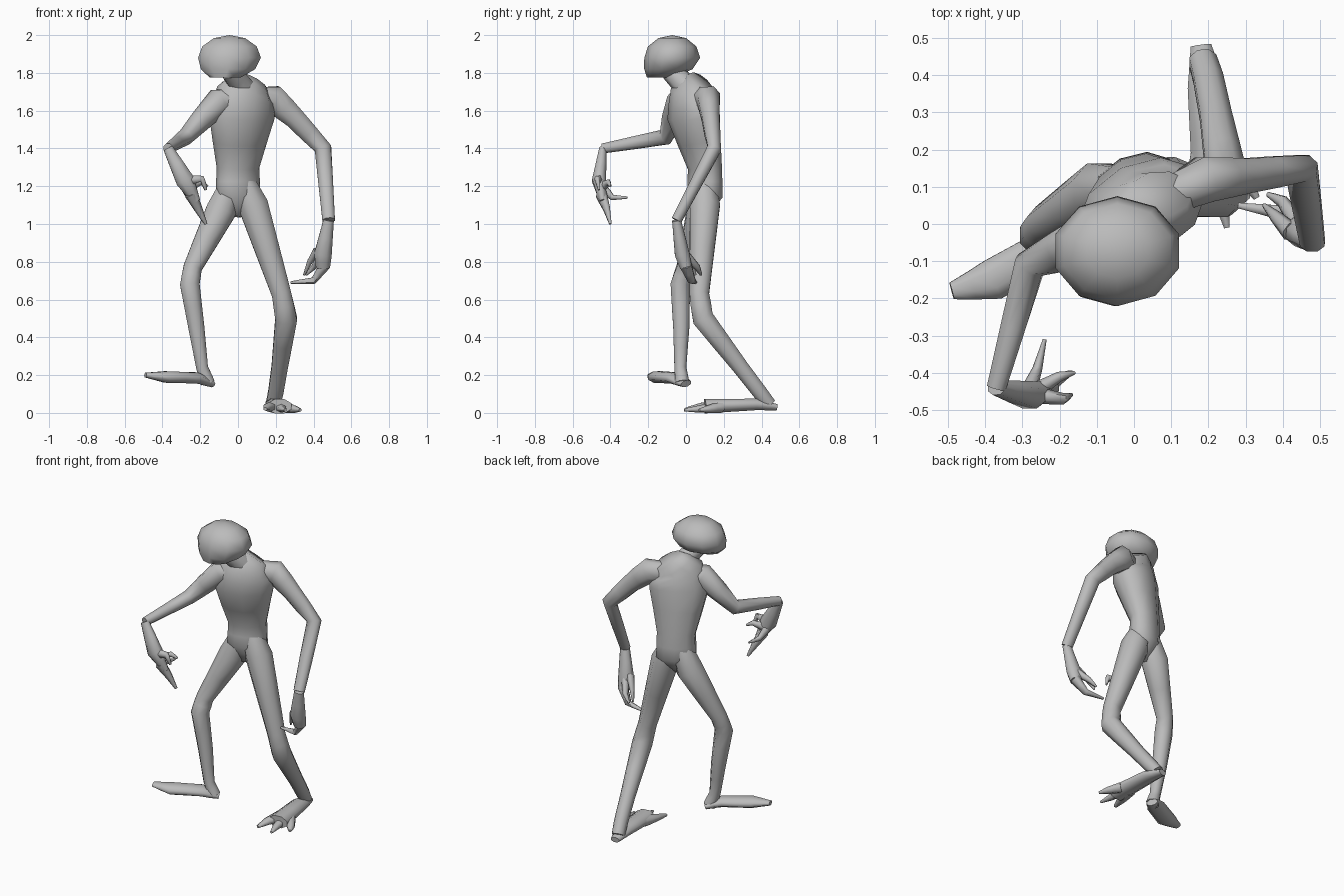
import bpy, bmesh, math
from mathutils import Vector

if "Cube" in bpy.data.objects:
    bpy.data.objects.remove(bpy.data.objects["Cube"])

skin = bpy.data.materials.new("grey_skin")
skin.use_nodes = True
GREY = (0.5, 0.5, 0.5, 1)
skin.diffuse_color = GREY
skin.node_tree.nodes["Principled BSDF"].inputs["Base Color"].default_value = GREY

ACROSS, AHEAD, UPWARD = Vector((1, 0, 0)), Vector((0, 1, 0)), Vector((0, 0, 1))


def finish(bm, name):
    """Turn the bmesh into a smooth shaded grey object."""
    bmesh.ops.recalc_face_normals(bm, faces=bm.faces)
    mesh = bpy.data.meshes.new(name)
    bm.to_mesh(mesh)
    bm.free()
    mesh.materials.append(skin)
    part = bpy.data.objects.new(name, mesh)
    bpy.context.collection.objects.link(part)
    bpy.ops.object.select_all(action="DESELECT")
    part.select_set(True)
    bpy.context.view_layer.objects.active = part
    bpy.ops.object.shade_smooth_by_angle(angle=math.radians(65))


def loft(name, joints, wide, depth=1, sides=8):
    """Loft oval rings through joints of (x, y, z, half width), with one ring midway between joints."""
    joints = [Vector(joint) for joint in joints]
    stations = [joints[0]]
    for start, end in zip(joints, joints[1:]):
        stations += [(start + end) / 2, end]
    bm = bmesh.new()
    rings = []
    for i, station in enumerate(stations):
        before = stations[max(i - 1, 0)]
        after = stations[min(i + 1, len(stations) - 1)]
        along = (after - before).to_3d().normalized()
        side = (wide - along * wide.dot(along)).normalized()
        front = along.cross(side) * depth
        ring = []
        for k in range(sides):
            angle = math.tau * (k + 0.5) / sides
            offset = side * math.cos(angle) + front * math.sin(angle)
            ring.append(bm.verts.new(station.to_3d() + offset * station.w))
        rings.append(ring)
    for low, high in zip(rings, rings[1:]):
        for k in range(sides):
            n = (k + 1) % sides
            bm.faces.new((low[k], low[n], high[n], high[k]))
    bm.faces.new(rings[0])
    bm.faces.new(rings[-1])
    finish(bm, name)


def digit(name, root, bend, tip, thickness, wide):
    """Build a finger or toe that tapers from its root to a narrow tip."""
    loft(name, [(*root, thickness), (*bend, thickness * 0.65), (*tip, thickness * 0.25)],
         wide, depth=0.8, sides=6)


# Head: a faceted ball with a flat underside and a chin pushed forward
bm = bmesh.new()
bmesh.ops.create_uvsphere(bm, u_segments=10, v_segments=6, radius=1)
for vert in bm.verts:
    x, y, z = vert.co
    drop = max(0, -z) ** 2
    vert.co = (x * 0.175 - 0.045 - drop * 0.03,
               y * 0.148 - 0.073 - drop * 0.08,
               max(z, -0.87) * 0.12 + 1.88)
finish(bm, "head")

# Neck and torso, with the chest turned towards the right
turned = Vector((2, 1, 0)).normalized()
loft("neck", [(.05, .06, 1.65, .09), (.02, 0, 1.73, .065), (-.04, -.08, 1.81, .055)], turned)
loft("torso", [(-.01, .08, 1.04, .03), (0, .1, 1.15, .125), (0, .1, 1.3, .12),
               (.02, .04, 1.57, .185), (.04, .04, 1.68, .165), (.07, .08, 1.75, .1)],
     turned, depth=0.68, sides=10)

# Left arm hangs back and down
left_wrist = (.48, -.05, 1.02, .03)
loft("left_arm", [(.07, .06, 1.66, .05), (.19, .12, 1.66, .066), (.3, .13, 1.56, .05),
                  (.45, .15, 1.4, .04), left_wrist], AHEAD, depth=1.2)
loft("left_hand", [left_wrist, (.45, -.02, .84, .05), (.45, 0, .77, .04)], ACROSS, depth=0.85)
digit("left_long_finger", (.46, 0, .78), (.4, .03, .7), (.28, .05, .69), .035, AHEAD)
digit("left_short_finger", (.42, -.02, .86), (.38, .02, .8), (.35, .05, .73), .028, AHEAD)
digit("left_thumb", (.44, 0, .83), (.4, .06, .77), (.36, .08, .73), .028, AHEAD)

# Right arm reaches forward with a hanging hand
right_wrist = (-.37, -.44, 1.4, .028)
loft("right_arm", [(.02, .02, 1.65, .06), (-.1, -.03, 1.65, .075), (-.28, -.11, 1.46, .045), right_wrist], UPWARD)
loft("right_hand", [right_wrist, (-.28, -.46, 1.23, .053), (-.22, -.44, 1.12, .023)], ACROSS, depth=0.75)
digit("right_long_finger", (-.25, -.45, 1.16), (-.21, -.42, 1.08), (-.17, -.4, 1), .036, UPWARD)
digit("right_curled_finger", (-.27, -.46, 1.23), (-.19, -.47, 1.24), (-.17, -.46, 1.18), .03, UPWARD)
digit("right_short_finger", (-.25, -.44, 1.2), (-.2, -.41, 1.22), (-.16, -.4, 1.2), .026, UPWARD)
digit("right_thumb", (-.28, -.44, 1.19), (-.26, -.39, 1.14), (-.24, -.31, 1.14), .026, UPWARD)

# Left leg steps back, foot on the ground
loft("left_leg", [(0, .1, 1.3, .05), (.08, .1, 1.1, .086), (.23, .07, .63, .056), (.255, .09, .5, .062),
                  (.22, .29, .24, .046), (.2, .39, .11, .043), (.185, .44, .045, .04)], ACROSS)
loft("left_foot", [(.18, .48, .03, .03), (.195, .37, .045, .055), (.22, .1, .035, .068)], ACROSS, depth=0.6)
digit("left_big_toe", (.19, .18, .035), (.16, .08, .03), (.145, 0, .02), .045, ACROSS)
digit("left_middle_toe", (.22, .16, .03), (.235, .06, .02), (.25, -.01, .015), .035, ACROSS)
digit("left_outer_toe", (.25, .18, .03), (.3, .12, .02), (.33, .07, .015), .04, ACROSS)

# Right leg is lifted, foot pointing outwards
loft("right_leg", [(0, .1, 1.3, .05), (-.09, .085, 1.07, .086), (-.24, 0, .77, .053), (-.255, -.03, .68, .056),
                   (-.22, -.025, .45, .046), (-.19, -.03, .24, .034), (-.16, -.02, .16, .04)], AHEAD)
loft("right_foot", [(-.14, 0, .155, .035), (-.22, -.06, .185, .057), (-.38, -.15, .19, .06), (-.49, -.18, .2, .025)],
     AHEAD, depth=0.55)
